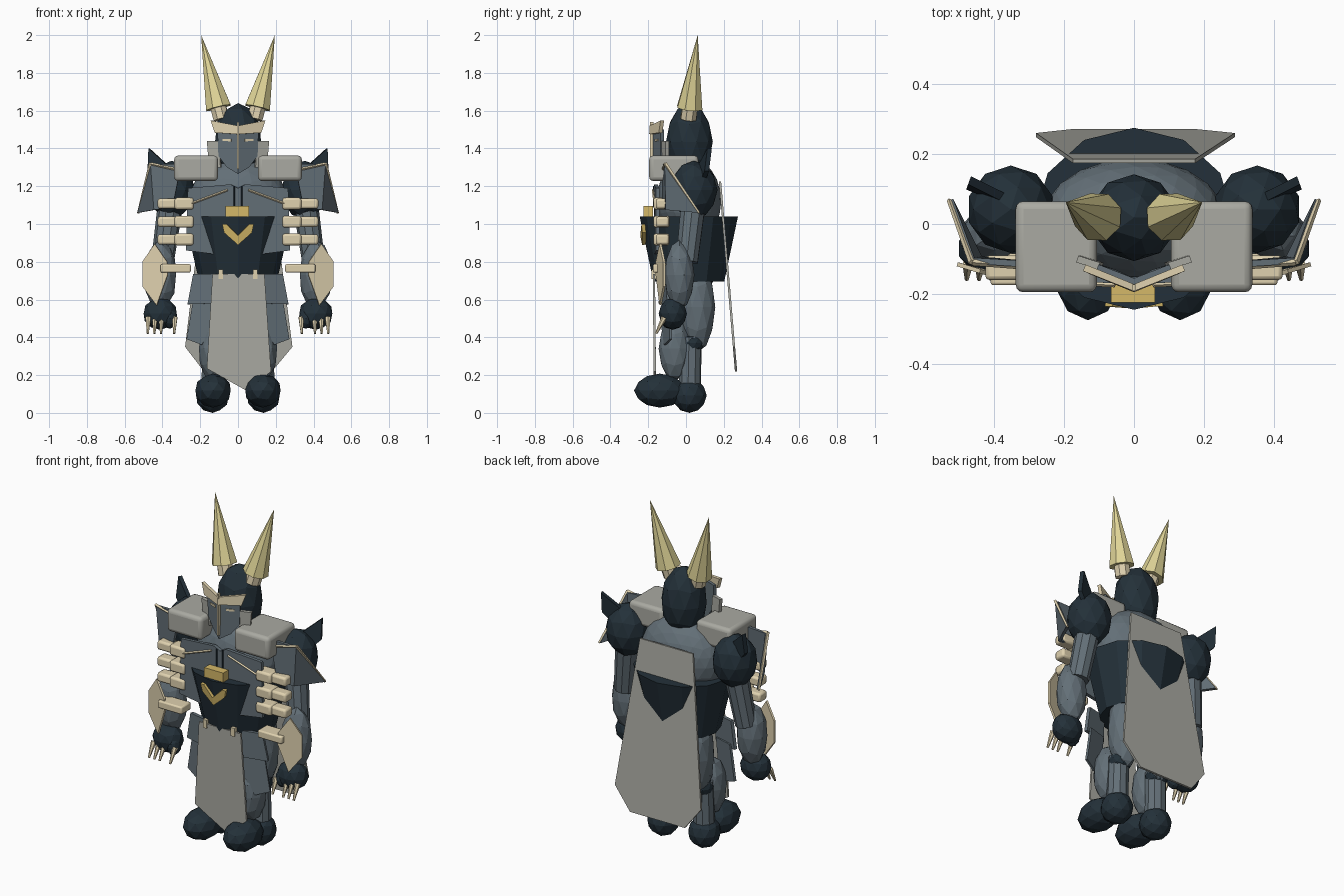
import bpy, math
from mathutils import Vector


def material(name, r, g, b):
    m = bpy.data.materials.new(name)
    m.diffuse_color = (r, g, b, 1)
    return m


NAVY = material("dark navy", 0.017, 0.030, 0.041)
STEEL = material("steel grey", 0.125, 0.16, 0.185)
STONE = material("warm light grey", 0.40, 0.40, 0.36)
BONE = material("bone", 0.74, 0.64, 0.43)
HORN = material("horn yellow", 0.74, 0.66, 0.31)
GOLD = material("gold", 0.66, 0.48, 0.14)


def finish(name, mat):
    ob = bpy.context.object
    ob.name = name
    ob.data.materials.append(mat)
    return ob


def blob(name, c, r, mat, subdiv=2, tilt=0):
    """Faceted ellipsoid."""
    bpy.ops.mesh.primitive_ico_sphere_add(subdivisions=subdiv, radius=1, location=c, rotation=(tilt, 0, 0))
    ob = finish(name, mat)
    ob.scale = r
    return ob


def tube(name, a, b, r1, r2, mat, sides=8):
    """Tapered cylinder from a to b."""
    a, b = Vector(a), Vector(b)
    d = b - a
    bpy.ops.mesh.primitive_cone_add(vertices=sides, radius1=r1, radius2=r2, depth=d.length,
                                    location=(a + b) / 2,
                                    rotation=d.to_track_quat('Z', 'Y').to_euler())
    return finish(name, mat)


def box(name, c, size, mat, bevel=0.0, segments=2):
    bpy.ops.mesh.primitive_cube_add(size=1, location=c)
    ob = finish(name, mat)
    ob.scale = size
    bpy.ops.object.transform_apply(location=False, rotation=False, scale=True)
    if bevel:
        mod = ob.modifiers.new("rounding", 'BEVEL')
        mod.width, mod.segments = bevel, segments
        bpy.ops.object.shade_smooth_by_angle()
    return ob


def plate(name, pts, mat, thick=0.012, faces=None):
    """Thin sheet through the given points."""
    me = bpy.data.meshes.new(name)
    me.from_pydata(pts, [], faces or [tuple(range(len(pts)))])
    me.materials.append(mat)
    ob = bpy.data.objects.new(name, me)
    bpy.context.collection.objects.link(ob)
    mod = ob.modifiers.new("thickness", 'SOLIDIFY')
    mod.thickness, mod.offset = thick, 0
    return ob


def folded(name, half, mat, thick=0.012):
    """Symmetric sheet creased at the middle; first and last points lie on x = 0."""
    n = len(half)
    other = [(-x, y, z) for x, y, z in half[1:-1]]
    mirrored = [0] + list(range(n, n + n - 2)) + [n - 1]
    return plate(name, half + other, mat, thick, [tuple(range(n)), tuple(reversed(mirrored))])


# Torso: rounded chest and a tapered dark waist
blob("chest", (0, 0.015, 1.12), (0.26, 0.172, 0.23), STEEL, 3)
bpy.ops.mesh.primitive_cone_add(vertices=12, radius1=0.72, radius2=1, depth=0.345, location=(0, 0.015, 0.867))
waist = finish("waist", NAVY)
waist.scale = (0.285, 0.26, 1)
blob("pelvis", (0, 0.015, 0.70), (0.17, 0.13, 0.09), NAVY)

# Head and mask
blob("head", (0, 0.018, 1.435), (0.128, 0.124, 0.205), NAVY)
folded("mask", [(0, -0.165, 1.50), (0.105, -0.125, 1.50), (0.10, -0.125, 1.36), (0.055, -0.14, 1.30),
                (0, -0.17, 1.265)], STEEL, 0.02)
folded("brow", [(0, -0.182, 1.52), (0.142, -0.125, 1.548), (0.12, -0.135, 1.483), (0, -0.185, 1.475)], BONE, 0.02)
box("nose_ridge", (0, -0.182, 1.415), (0.012, 0.018, 0.25), BONE)

# Belt ornaments
box("buckle", (-0.003, -0.20, 1.06), (0.125, 0.05, 0.07), GOLD)
folded("chevron", [(0, -0.232, 0.94), (0.06, -0.226, 1.0), (0.082, -0.226, 1.0), (0.072, -0.222, 0.955),
                   (0, -0.222, 0.89)], GOLD, 0.02)

# Front tabard and back cape
plate("tabard", [(-0.135, -0.17, 0.735), (0.14, -0.17, 0.735), (0.175, -0.165, 0.22), (0.05, -0.165, 0.115),
                 (-0.165, -0.165, 0.235)], STONE)
plate("cape", [(-0.175, 0.18, 1.225), (0.175, 0.18, 1.225), (0.288, 0.254, 0.35), (0.18, 0.265, 0.22),
               (-0.18, 0.265, 0.22), (-0.28, 0.254, 0.35)], STONE)

for s, side in ((-1, "left"), (1, "right")):
    def P(x, y, z):
        return (s * x, y, z)

    def M(pts):
        return [P(*p) for p in pts]

    # Horns
    tube("horn_" + side, P(0.103, 0.02, 1.615), P(0.195, 0.062, 2.0), 0.072, 0, HORN)
    tube("horn_socket_" + side, P(0.088, 0.012, 1.555), P(0.107, 0.022, 1.63), 0.044, 0.044, BONE)

    # Face details
    plate("eye_" + side, M([(0.035, -0.163, 1.45), (0.08, -0.146, 1.45), (0.08, -0.146, 1.44),
                            (0.035, -0.163, 1.437)]), BONE, 0.008)
    plate("cheek_guard_" + side, M([(0.10, -0.12, 1.44), (0.162, -0.10, 1.44), (0.15, -0.10, 1.30),
                                    (0.09, -0.12, 1.30)]), STONE, 0.02)

    # Chest plates with thin trims
    plate("chest_plate_" + side, M([(0, -0.16, 1.19), (0.04, -0.16, 1.21), (0.265, -0.15, 1.19),
                                    (0.275, -0.15, 0.86), (0.05, -0.16, 0.83), (0, -0.16, 0.83)]), STEEL, 0.02)
    tube("chest_trim_" + side, P(0.055, -0.175, 1.18), P(0.27, -0.165, 1.10), 0.006, 0.006, BONE, 4)
    tube("chest_seam_" + side, P(0.02, -0.172, 1.20), P(0.02, -0.172, 1.09), 0.004, 0.004, NAVY, 4)

    # Shoulder block, ball and fin
    box("shoulder_block_" + side, P(0.222, -0.065, 1.295), (0.232, 0.26, 0.135), STONE, 0.022, 3)
    blob("shoulder_ball_" + side, P(0.352, 0.042, 1.18), (0.125, 0.125, 0.155), NAVY)
    plate("shoulder_fin_" + side, M([(0.47, 0.125, 1.40), (0.36, 0.07, 1.30), (0.40, 0.08, 1.20),
                                     (0.475, 0.11, 1.28)]), NAVY, 0.025)

    # Pauldron with a pale rim
    plate("pauldron_" + side, M([(0.30, -0.115, 1.32), (0.46, -0.105, 1.315), (0.525, 0.068, 1.06),
                                 (0.44, -0.10, 1.075), (0.345, -0.12, 1.09)]), STEEL, 0.018,
          [(0, 1, 3, 4), (1, 2, 3)])
    tube("pauldron_rim_" + side, P(0.463, -0.11, 1.32), P(0.528, 0.068, 1.058), 0.010, 0.007, BONE, 4)
    tube("pauldron_top_rim_" + side, P(0.33, -0.12, 1.29), P(0.463, -0.11, 1.318), 0.009, 0.009, BONE, 4)

    # Arm
    tube("upper_arm_" + side, P(0.355, 0.04, 1.12), P(0.40, 0.005, 0.80), 0.068, 0.06, STEEL, 10)
    blob("forearm_" + side, P(0.412, -0.035, 0.73), (0.088, 0.08, 0.185), STEEL)
    plate("forearm_guard_" + side, M([(0.44, -0.135, 0.895), (0.505, -0.115, 0.80), (0.505, -0.115, 0.67),
                                      (0.43, -0.135, 0.57), (0.372, -0.155, 0.73), (0.375, -0.155, 0.80)]), BONE)

    # Hand and claws
    blob("hand_" + side, P(0.412, -0.07, 0.525), (0.092, 0.075, 0.085), NAVY)
    blob("thumb_" + side, P(0.36, -0.09, 0.50), (0.04, 0.045, 0.055), NAVY)
    for i, x in enumerate((0.335, 0.405, 0.44, 0.475)):
        tube(f"claw_{i}_{side}", P(x, -0.115, 0.505), P(x + 0.003, -0.158, 0.42), 0.016, 0.006, BONE, 6)

    # Rib bars and the wrist bar
    for i, z in enumerate((1.108, 1.012, 0.918)):
        box(f"rib_inner_{i}_{side}", P(0.285, -0.13, z), (0.10, 0.085, 0.062), BONE, 0.012)
        box(f"rib_outer_{i}_{side}", P(0.375, -0.125, z), (0.10, 0.07, 0.054), BONE, 0.012)
    box("wrist_bar_" + side, P(0.33, -0.13, 0.765), (0.16, 0.09, 0.045), BONE, 0.008)
    box("belt_tab_" + side, P(0.092, -0.168, 0.735), (0.024, 0.03, 0.05), BONE)

    # Hip skirt plates
    plate("hip_plate_upper_" + side, M([(0.11, -0.13, 0.735), (0.235, -0.10, 0.735), (0.265, -0.09, 0.575),
                                        (0.11, -0.135, 0.58)]), STEEL, 0.02)
    plate("hip_plate_lower_" + side, M([(0.12, -0.12, 0.60), (0.235, -0.085, 0.60), (0.27, -0.08, 0.39),
                                        (0.19, -0.11, 0.36), (0.13, -0.125, 0.46)]), STEEL, 0.014)

    # Leg and foot
    blob("thigh_" + side, P(0.12, 0.06, 0.56), (0.09, 0.095, 0.24), STEEL)
    blob("knee_" + side, P(0.13, 0.035, 0.37), (0.065, 0.062, 0.055), NAVY)
    tube("shin_" + side, P(0.135, 0.02, 0.12), P(0.13, 0.025, 0.40), 0.06, 0.058, STEEL, 10)
    blob("shin_guard_" + side, P(0.135, -0.06, 0.34), (0.075, 0.085, 0.17), STEEL)
    blob("toe_" + side, P(0.132, -0.138, 0.118), (0.098, 0.137, 0.09), NAVY)
    blob("heel_" + side, P(0.135, 0.018, 0.092), (0.09, 0.092, 0.092), NAVY)
